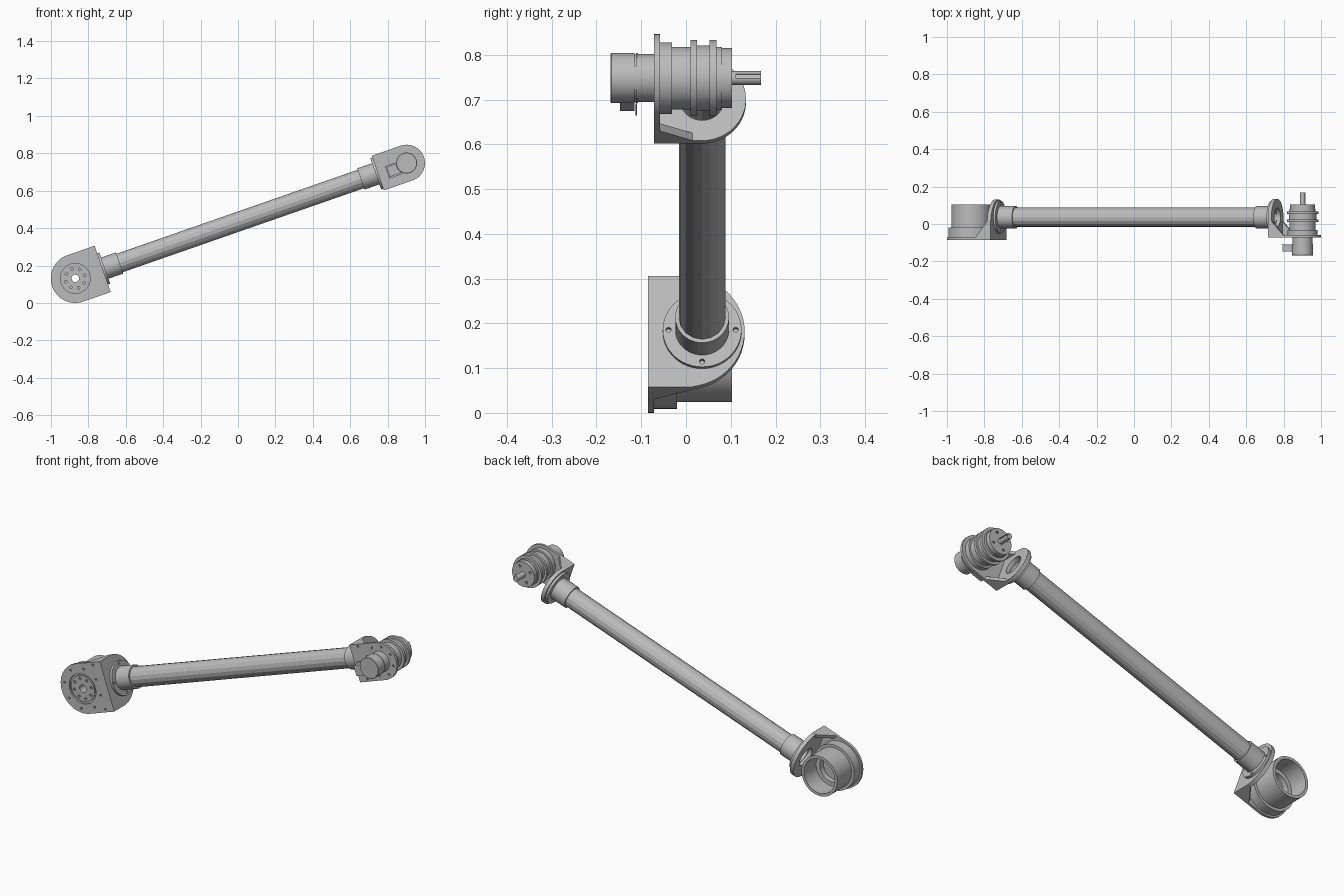
import bpy, bmesh
from math import sin, cos, pi, radians
from mathutils import Matrix

if "Cube" in bpy.data.objects:
    bpy.data.objects.remove(bpy.data.objects["Cube"])

# One plain metal for everything
metal = bpy.data.materials.new("grey_metal")
metal.use_nodes = True
GREY = (0.5, 0.5, 0.5, 1)
metal.diffuse_color = GREY
metal.node_tree.nodes["Principled BSDF"].inputs["Base Color"].default_value = GREY

# Arm frame: u runs along the arm, y is depth, v is across; origin at the lower joint
FRAME = Matrix.Translation((-0.87, 0, 0.131)) @ Matrix.Rotation(radians(-19.2), 4, 'Y')
SPAN = 1.876      # distance between the joint axes
TUBE_Y = 0.036    # depth of the tube axis


def place(axis, p, q, t):
    return {'y': (p, t, q), 'u': (t, p, q), 'v': (p, q, t)}[axis]


def finish(name, bm, smooth=False):
    bmesh.ops.recalc_face_normals(bm, faces=bm.faces)
    mesh = bpy.data.meshes.new(name)
    bm.to_mesh(mesh)
    bm.free()
    mesh.materials.append(metal)
    ob = bpy.data.objects.new(name, mesh)
    bpy.context.collection.objects.link(ob)
    ob.matrix_world = FRAME
    if smooth:
        round_off(ob)
    return ob


def round_off(ob):
    bpy.ops.object.select_all(action='DESELECT')
    ob.select_set(True)
    bpy.context.view_layer.objects.active = ob
    bpy.ops.object.shade_smooth_by_angle(angle=radians(30))


def add_prism(bm, axis, pts, a, b):
    low, high = [[bm.verts.new(place(axis, p, q, t)) for p, q in pts] for t in (a, b)]
    bm.faces.new(low)
    bm.faces.new(high)
    for i in range(len(pts)):
        j = (i + 1) % len(pts)
        bm.faces.new((low[i], low[j], high[j], high[i]))


def prism(name, axis, pts, a, b):
    bm = bmesh.new()
    add_prism(bm, axis, pts, a, b)
    return finish(name, bm)


def lathe(name, axis, profile, centre=(0, 0), n=48, smooth=True):
    """Spin a closed (radius, position) profile about an axis."""
    bm = bmesh.new()
    rings = []
    for r, t in profile:
        if r == 0:
            rings.append([bm.verts.new(place(axis, *centre, t))] * n)
        else:
            rings.append([bm.verts.new(place(axis, centre[0] + r * cos(2 * pi * k / n),
                                             centre[1] + r * sin(2 * pi * k / n), t))
                          for k in range(n)])
    for i, ring in enumerate(rings):
        after = rings[(i + 1) % len(rings)]
        for k in range(n):
            m = (k + 1) % n
            corners = list(dict.fromkeys((ring[k], ring[m], after[m], after[k])))
            if len(corners) > 2:
                bm.faces.new(corners)
    return finish(name, bm, smooth)


def circle(p, q, r, n):
    return [(p + r * cos(2 * pi * k / n), q + r * sin(2 * pi * k / n)) for k in range(n)]


def d_shape(c, r, flat, n=28):
    """Half disc about c, carried straight to a flat edge."""
    s = 1 if c > flat else -1
    arc = [(c + s * r * cos(a), r * sin(a)) for a in (pi * (k / n - 0.5) for k in range(n + 1))]
    return arc + [(flat, r), (flat, -r)]


def drill(ob, axis, holes):
    """Cut round holes given as (p, q, radius, from, to)."""
    bm = bmesh.new()
    for p, q, r, a, b in holes:
        add_prism(bm, axis, circle(p, q, r, 32 if r > 0.02 else 10), a, b)
    cutter = finish("hole_cutter", bm)
    cutter.hide_render = True
    cut(ob, cutter)


def cut(ob, cutter):
    mod = ob.modifiers.new("holes", 'BOOLEAN')
    mod.operation, mod.solver, mod.object = 'DIFFERENCE', 'EXACT', cutter
    bpy.context.view_layer.update()
    graph = bpy.context.evaluated_depsgraph_get()
    ob.data = bpy.data.meshes.new_from_object(ob.evaluated_get(graph))
    ob.modifiers.clear()
    bpy.data.objects.remove(cutter)
    round_off(ob)


def bolt_ring(p, q, radius, count, r, a, b, turn=0.0):
    return [(x, y, r, a, b) for x, y in
            circle(p, q, radius, count)] if not turn else [
        (p + radius * cos(turn + 2 * pi * k / count), q + radius * sin(turn + 2 * pi * k / count), r, a, b)
        for k in range(count)]


def bracket(end, centre, r, flat, front, back, flange_c, hub_hole, bolt_radius):
    """Face plate, flange with ring, gussets and tube collar of one joint."""
    s = 1 if flat > centre else -1          # direction towards the tube
    inner = flat - s * 0.02
    # Face plate with its bolt holes
    plate = prism(end + "_face_plate", 'y', d_shape(centre, r, flat), front, back)
    deep = front + 0.008
    holes = bolt_ring(centre, 0, bolt_radius, 8, 0.006, front - 0.01, deep, pi / 8)
    holes += [(flat - s * 0.013, k * r * 0.42, 0.006, front - 0.01, deep) for k in (-2, -1, 0, 1, 2)]
    holes += [(flat - s * 0.05, k * r * 0.88, 0.006, front - 0.01, deep) for k in (-1, 1)]
    holes.append((centre, 0, hub_hole, front - 0.01, back + 0.01))
    drill(plate, 'y', holes)
    # Flange across the arm
    lo, hi = sorted((inner, flat))
    flange = prism(end + "_flange", 'u', d_shape(flange_c, r, front), lo, hi)
    holes = [(TUBE_Y, 0, 0.05, lo - 0.01, hi + 0.01)]
    holes += [(y, k * r * 0.91, 0.006, lo - 0.01, hi + 0.01)
              for y in (front + 0.034, front + 0.066) for k in (-1, 1)]
    drill(flange, 'u', holes)
    # Bolted ring and collar that hold the tube
    ring = lathe(end + "_flange_ring", 'u', [(0.05, flat), (0.088, flat), (0.088, flat + s * 0.012),
                                             (0.05, flat + s * 0.012)], (TUBE_Y, 0))
    drill(ring, 'u', bolt_ring(TUBE_Y, 0, 0.075, 4, 0.006, flat - 0.03, flat + 0.03))
    lathe(end + "_collar", 'u', [(0.05, flat), (0.06, flat), (0.06, flat + s * 0.096),
                                 (0.05, flat + s * 0.096)], (TUBE_Y, 0))
    # Sloped gussets on both edges
    shape = [(flat, back), (flat - s * 0.085, back), (inner, 0.015), (flat, 0.015)]
    for side, k in (("upper", 1), ("lower", -1)):
        a, b = sorted((k * r, k * (r - 0.018)))
        prism(f"{end}_{side}_gusset", 'v', shape, a, b)


bracket("lower", 0, 0.131, 0.155, -0.085, -0.071, 0, 0.08, 0.108)
bracket("upper", SPAN, 0.098, SPAN - 0.163, -0.071, -0.058, TUBE_Y, 0.05, 0.078)

# Hollow tube between the flanges
U0, U1 = 0.156, SPAN - 0.164
lathe("arm_tube", 'u', [(0.045, U0), (0.052, U0), (0.052, U1), (0.045, U1)],
      (TUBE_Y, 0), n=16, smooth=False)

# Lower joint: open cup behind the plate, with a bolted hub
cup = lathe("joint_housing", 'y', [
    (0.02, -0.083), (0.07, -0.083), (0.07, -0.076), (0.122, -0.076), (0.122, -0.02), (0.107, -0.02),
    (0.107, 0.103), (0.092, 0.103), (0.092, 0), (0.07, 0), (0.07, -0.03), (0.02, -0.03)], n=64)
drill(cup, 'y', bolt_ring(0, 0, 0.053, 8, 0.007, -0.1, -0.073))

# Upper joint: motor cap in front, stepped gearbox behind
lathe("motor_cap", 'y', [(0, -0.169), (0.054, -0.169), (0.056, -0.167), (0.056, -0.115), (0.053, -0.115),
                         (0.053, -0.112), (0.056, -0.112), (0.056, -0.107), (0.054, -0.107),
                         (0.054, -0.05), (0, -0.05)], (SPAN, 0))
gearbox = lathe("gearbox", 'y', [
    (0, -0.06), (0.08, -0.06), (0.08, -0.031), (0.07, -0.031), (0.07, 0.01), (0.085, 0.01), (0.085, 0.025),
    (0.073, 0.025), (0.073, 0.053), (0.085, 0.053), (0.085, 0.068), (0.07, 0.068), (0.07, 0.08),
    (0.067, 0.08), (0.067, 0.103), (0, 0.103)], (SPAN, 0), n=64)
drill(gearbox, 'y', bolt_ring(SPAN, 0, 0.045, 4, 0.007, 0.09, 0.12, pi / 4))

# Output shaft with a keyway
shaft = lathe("output_shaft", 'y', [(0, 0.1), (0.0155, 0.1), (0.0155, 0.168), (0, 0.168)], (SPAN, 0), n=24)
slot = prism("keyway_cutter", 'y', [(SPAN + p, q) for p, q in
                                    ((0.009, -0.005), (0.03, -0.005), (0.03, 0.005), (0.009, 0.005))],
             0.112, 0.2)
slot.hide_render = True
cut(shaft, slot)


# Cable connector on the side of the motor
def box(name, u0, u1, y0, y1, v0, v1):
    return prism(name, 'y', [(u0, v0), (u1, v0), (u1, v1), (u0, v1)], y0, y1)


box("cable_connector", SPAN - 0.11, SPAN - 0.045, -0.147, -0.115, -0.04, 0.015)
box("connector_plate", SPAN - 0.115, SPAN - 0.04, -0.113, -0.109, -0.048, 0.022)
